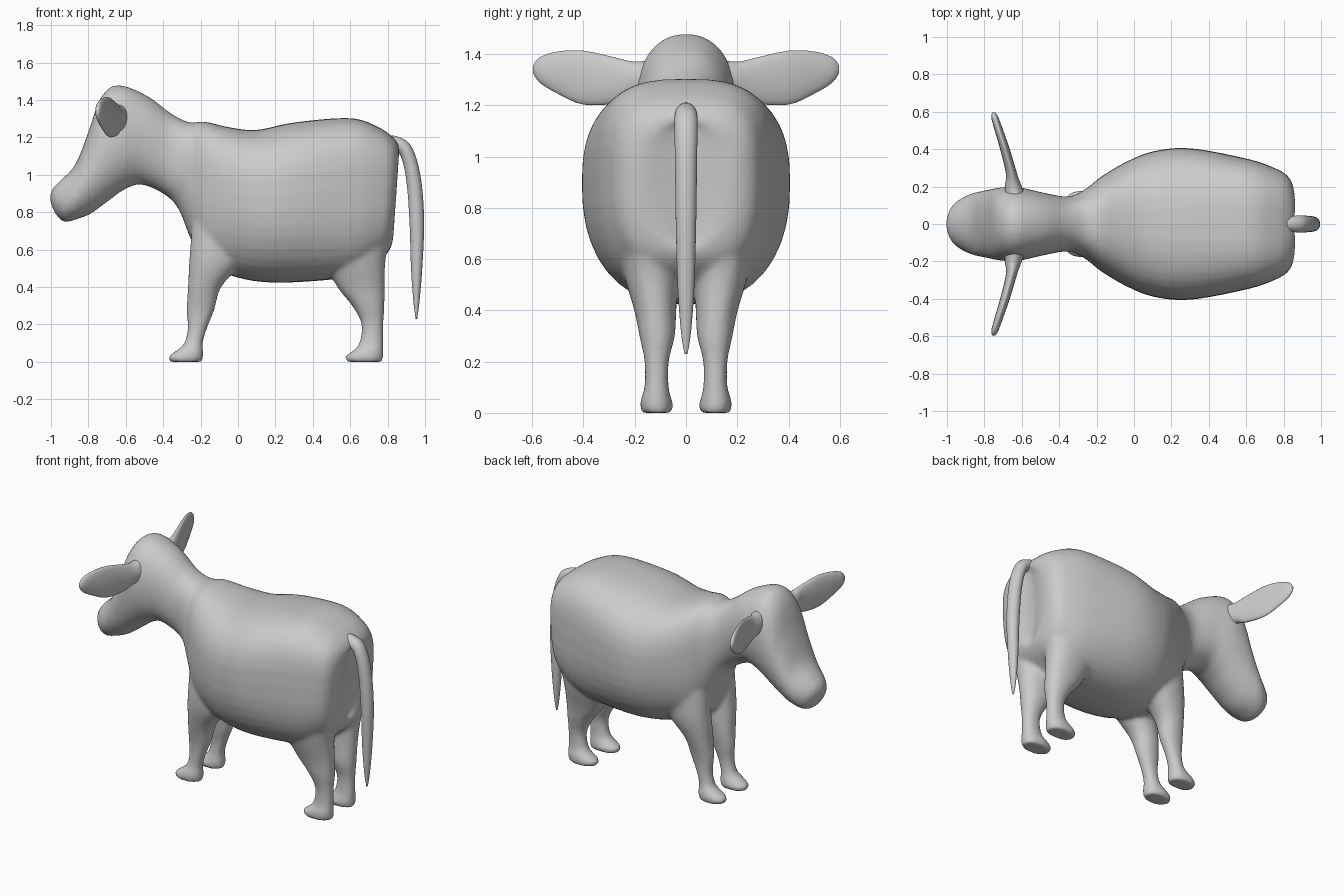
import bpy, bmesh, math
from mathutils import Vector

if "Cube" in bpy.data.objects:
    bpy.data.objects.remove(bpy.data.objects["Cube"])

SIDES = 40


def spline(rows, steps):
    """Catmull-Rom interpolation of rows of numbers."""
    out = []
    for i in range(len(rows) - 1):
        a, b, c, d = (rows[max(0, min(len(rows) - 1, i + k))] for k in (-1, 0, 1, 2))
        for s in range(steps):
            t = s / steps
            out.append([0.5 * (2 * q + (r - p) * t + (2 * p - 5 * q + 4 * r - w) * t * t
                               + (3 * q - p - 3 * r + w) * t ** 3)
                        for p, q, r, w in zip(a, b, c, d)])
    return out + [list(rows[-1])]


def loft(bm, rings, side=1, lift=0):
    """Skin rings given as (centre, half axis u, half axis v, exponent); lift raises the widest line."""
    loops = []
    for c, u, v, n in rings:
        loop = []
        up = lift * max(0, min(1, (c.x + .4) / .4))
        for k in range(SIDES):
            a = 2 * math.pi * k / SIDES
            cu, sv = math.cos(a), math.sin(a)
            h = math.copysign(abs(cu) ** (2 / n), cu)
            p = c + u * (h + up * (1 - h * h)) + v * math.copysign(abs(sv) ** (2 / n), sv)
            loop.append(bm.verts.new((p.x, p.y * side, p.z)))
        loops.append(loop)
    for r, s in zip(loops, loops[1:]):
        for k in range(SIDES):
            j = (k + 1) % SIDES
            bm.faces.new((r[k], r[j], s[j], s[k]))
    bm.faces.new(loops[0])
    bm.faces.new(loops[-1])


def upright(rows, steps=5):
    """Rows: top x, top z, bottom x, bottom z, half width, exponent."""
    for tx, tz, bx, bz, w, n in spline(rows, steps):
        t, b = Vector((tx, 0, tz)), Vector((bx, 0, bz))
        yield (t + b) / 2, (t - b) / 2, Vector((0, max(w, 0.004), 0)), n


def level(rows, steps=4):
    """Rows: z, x min, x max, y min, y max."""
    for z, x0, x1, y0, y1 in spline(rows, steps):
        yield (Vector(((x0 + x1) / 2, (y0 + y1) / 2, z)), Vector(((x1 - x0) / 2, 0, 0)),
               Vector((0, (y1 - y0) / 2, 0)), 2.2)


def finish(name, bm):
    bmesh.ops.recalc_face_normals(bm, faces=bm.faces)
    me = bpy.data.meshes.new(name)
    bm.to_mesh(me)
    bm.free()
    for p in me.polygons:
        p.use_smooth = True
    ob = bpy.data.objects.new(name, me)
    bpy.context.collection.objects.link(ob)
    return ob


# Trunk, neck and head, from rump cleft to muzzle
trunk = [
    (.838, 1.15, .805, .64, .035, 2.2), (.864, 1.14, .83, .65, .17, 2.6),
    (.835, 1.195, .805, .59, .255, 3), (.75, 1.255, .74, .53, .302, 3),
    (.6, 1.303, .6, .455, .35, 2.8), (.3, 1.28, .3, .425, .405, 2.5),
    (.1, 1.24, .1, .43, .388, 2.4), (-.05, 1.255, -.05, .465, .328, 2.4),
    (-.18, 1.285, -.18, .52, .25, 2.5), (-.26, 1.28, -.25, .65, .19, 2.4),
    (-.36, 1.33, -.34, .85, .147, 2.2), (-.49, 1.425, -.5, .945, .17, 2.2),
    (-.645, 1.48, -.6, .925, .198, 2.2), (-.735, 1.41, -.7, .855, .195, 2.2),
    (-.80, 1.23, -.79, .79, .18, 2.1), (-.87, 1.055, -.87, .76, .163, 2.1),
    (-.955, .965, -.93, .748, .125, 2.1), (-.992, .925, -.975, .79, .08, 2),
    (-1.004, .89, -1.002, .85, .02, 2),
]
front_leg = [
    (0, -.365, -.19, .055, .175), (.03, -.372, -.185, .05, .18), (.06, -.33, -.185, .058, .175),
    (.1, -.287, -.188, .067, .162), (.18, -.27, -.165, .07, .158), (.28, -.275, -.125, .055, .168),
    (.4, -.268, -.09, .04, .198), (.55, -.26, .03, .03, .235), (.75, -.245, .08, .03, .24),
]
hind_leg = [
    (0, .58, .775, .055, .175), (.03, .572, .778, .05, .18), (.06, .615, .778, .058, .175),
    (.1, .648, .778, .067, .162), (.2, .66, .778, .067, .162), (.3, .61, .783, .043, .182),
    (.4, .53, .785, .038, .202), (.55, .46, .79, .03, .245), (.75, .42, .83, .03, .28),
]
bm = bmesh.new()
loft(bm, upright(trunk), lift=.12)
for side in (1, -1):
    for leg in (front_leg, hind_leg):
        loft(bm, level(leg), side)
body = finish("body_with_legs", bm)

# Blend legs into the trunk
remesh = body.modifiers.new("blend", 'REMESH')
remesh.mode = 'VOXEL'
remesh.voxel_size = 0.013
remesh.use_smooth_shade = True
smooth = body.modifiers.new("soften", 'SMOOTH')
smooth.factor = 0.5
smooth.iterations = 10

# Tail
tail = [
    (.78, 1.21, .78, 1.14, .03, 2), (.85, 1.205, .83, 1.13, .042, 2), (.925, 1.155, .87, 1.10, .045, 2),
    (.975, 1.0, .90, .97, .043, 2), (.995, .76, .917, .75, .04, 2), (.985, .5, .925, .5, .033, 2),
    (.97, .32, .938, .32, .02, 2), (.958, .23, .95, .23, .006, 2),
]
bm = bmesh.new()
loft(bm, upright(tail))
finish("tail", bm)

# Ears: y, x, half thickness, z bottom, z top
ear = [
    (.12, -.63, .06, 1.22, 1.38), (.2, -.645, .045, 1.23, 1.37), (.27, -.655, .03, 1.207, 1.385),
    (.4, -.69, .026, 1.203, 1.413), (.5, -.722, .023, 1.245, 1.41), (.57, -.744, .019, 1.288, 1.388),
    (.597, -.75, .008, 1.325, 1.355),
]
for name, side in (("left_ear", -1), ("right_ear", 1)):
    bm = bmesh.new()
    loft(bm, [(Vector((x, y, (z0 + z1) / 2)), Vector((0, 0, (z1 - z0) / 2)),
               Vector((h, 0, 0)), 2) for y, x, h, z0, z1 in spline(ear, 4)], side)
    finish(name, bm)
